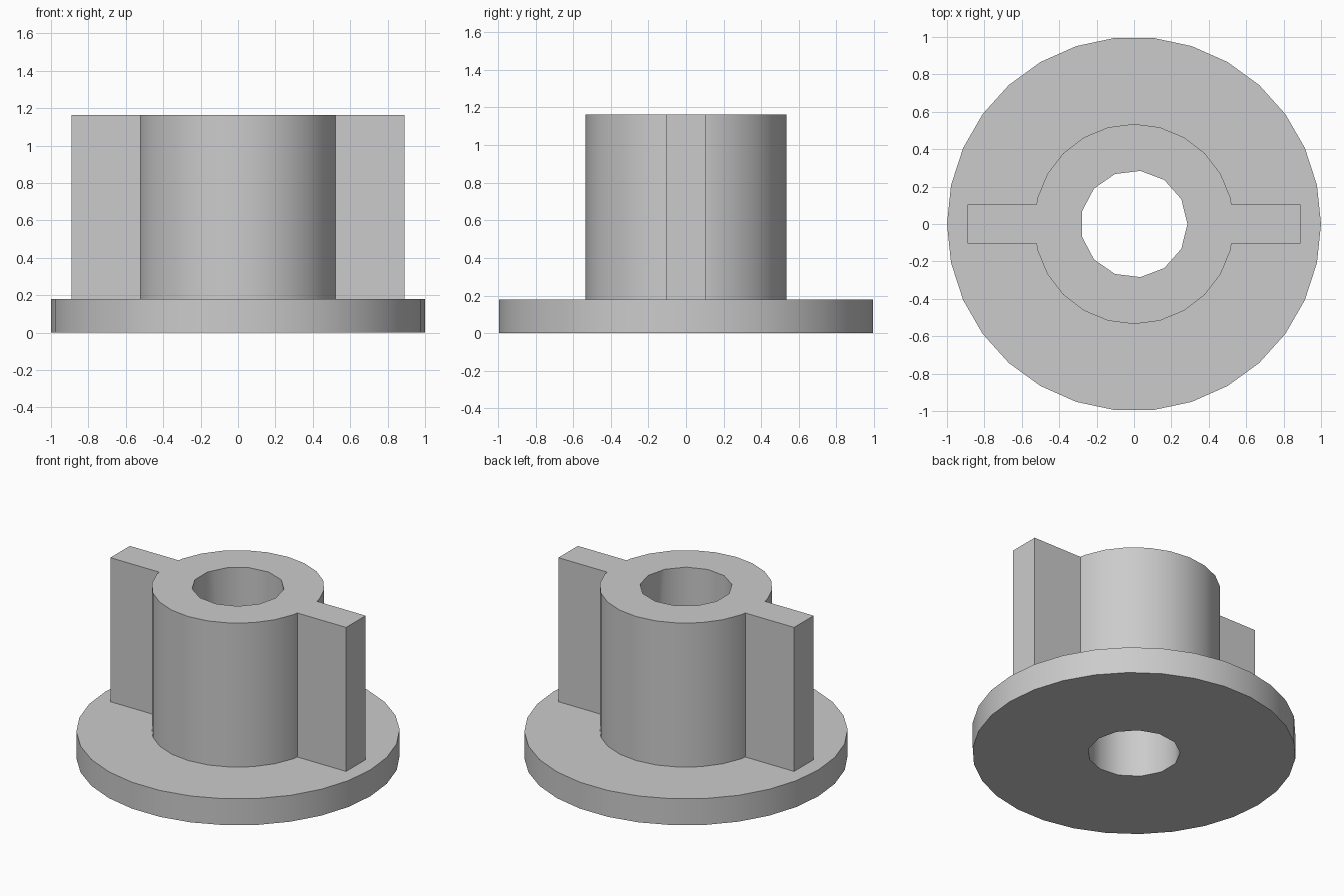
import bpy
import math

cube = bpy.data.objects.get("Cube")
if cube:
    bpy.data.objects.remove(cube, do_unlink=True)

grey = bpy.data.materials.new("plain_grey")
grey.use_nodes = True
grey.diffuse_color = (0.6, 0.6, 0.6, 1)
grey.node_tree.nodes["Principled BSDF"].inputs["Base Color"].default_value = (0.6, 0.6, 0.6, 1)

FLANGE_TOP, TOP = 0.18, 1.163
OVERLAP = 0.08          # how far the upper parts sink into the flange


def cylinder(name, sides, radius, z0, z1, turn=0):
    bpy.ops.mesh.primitive_cylinder_add(
        vertices=sides, radius=radius, depth=z1 - z0,
        location=(0, 0, (z0 + z1) / 2), rotation=(0, 0, turn))
    obj = bpy.context.object
    obj.name = name
    obj.data.materials.append(grey)
    return obj


def box(name, width, depth, z0, z1):
    bpy.ops.mesh.primitive_cube_add(size=1, location=(0, 0, (z0 + z1) / 2))
    obj = bpy.context.object
    obj.name = name
    obj.scale = (width, depth, z1 - z0)
    obj.data.materials.append(grey)
    return obj


def combine(target, tool, operation):
    """Apply a boolean to the target and discard the tool."""
    tool.hide_render = True
    mod = target.modifiers.new(tool.name, "BOOLEAN")
    mod.operation, mod.solver, mod.object = operation, "EXACT", tool
    bpy.context.view_layer.objects.active = target
    bpy.ops.object.modifier_apply(modifier=mod.name)
    bpy.data.objects.remove(tool, do_unlink=True)


# Round base flange
body = cylinder("flanged_hub", 30, 1.0, 0, FLANGE_TOP, -math.pi / 2)
# Upright sleeve
combine(body, cylinder("sleeve", 24, 0.535, FLANGE_TOP - OVERLAP, TOP), "UNION")
# Pair of side fins, one bar through the sleeve
combine(body, box("fins", 1.78, 0.21, FLANGE_TOP - OVERLAP, TOP), "UNION")
# Through bore
combine(body, cylinder("bore", 13, 0.286, -0.5, TOP + 0.5, -math.pi / 2), "DIFFERENCE")

# Smooth round walls, sharp corners
bpy.ops.object.select_all(action="DESELECT")
body.select_set(True)
bpy.context.view_layer.objects.active = body
bpy.ops.object.shade_smooth_by_angle(angle=math.radians(35))
